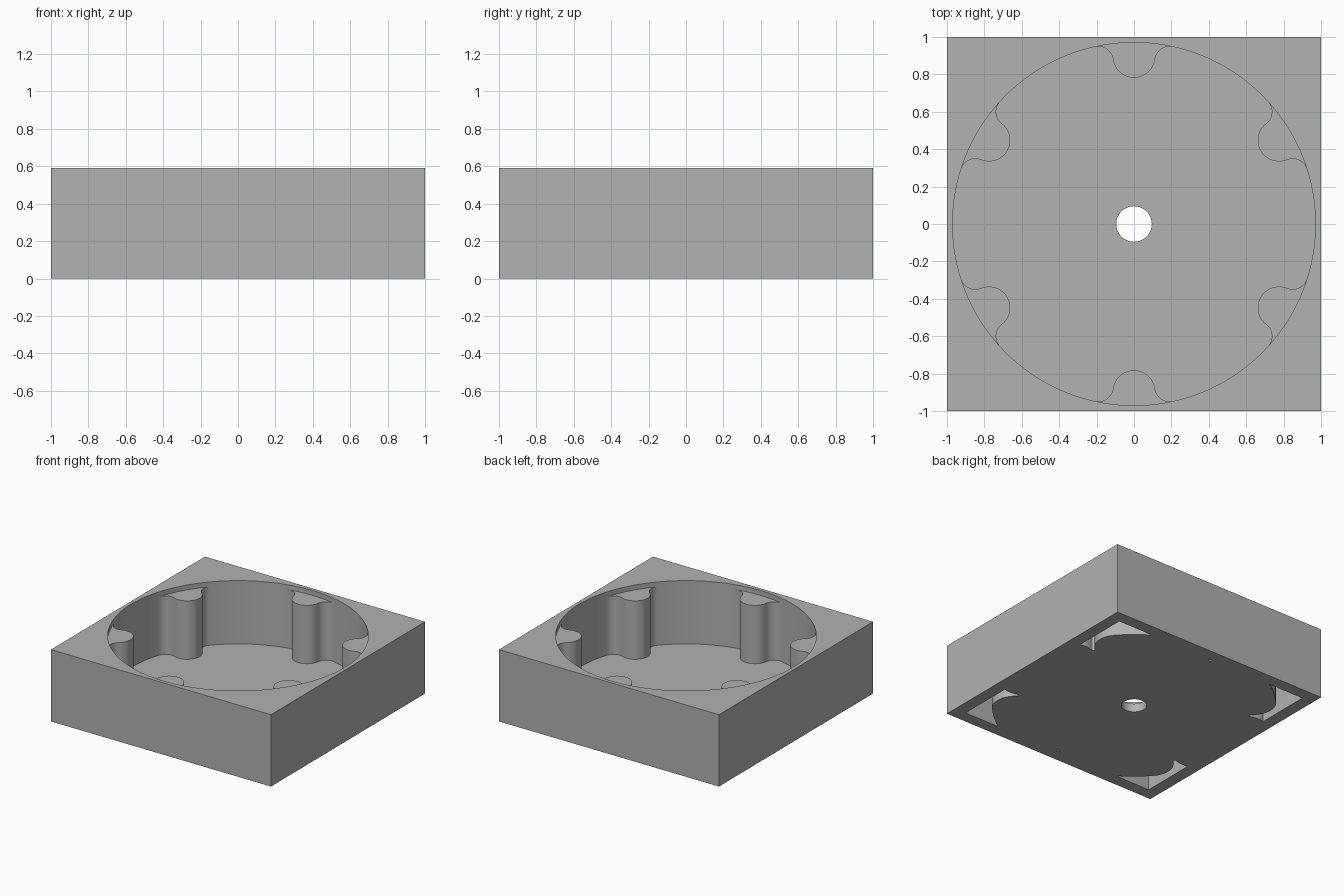
import bpy, bmesh, math
from math import cos, sin, pi

cube = bpy.data.objects.get("Cube")
if cube:
    bpy.data.objects.remove(cube, do_unlink=True)

HEIGHT, FLOOR, LOBE_TOP, POCKET_TOP = 0.59, 0.07, 0.55, 0.5
BORE_R, HOLE_R, WALL = 0.97, 0.095, 0.1
LOBE_C, LOBE_R, FILLET = 0.895, 0.113, 0.08
POCKET_HALF = 0.9

# One grey for the whole block
grey = bpy.data.materials.new("plain grey")
grey.use_nodes = True
grey.diffuse_color = (0.445, 0.445, 0.445, 1)
grey.node_tree.nodes["Principled BSDF"].inputs["Base Color"].default_value = grey.diffuse_color

# Where the fillet meets the bore and the lobe
D = BORE_R - FILLET
PHI = math.acos((D * D + LOBE_C ** 2 - (FILLET + LOBE_R) ** 2) / (2 * D * LOBE_C))
FX, FY = D * cos(PHI), D * sin(PHI)
ALPHA = math.atan2(FY, FX - LOBE_C)


def arc(cx, cy, r, a, b, n):
    return [(cx + r * cos(a + (b - a) * i / n), cy + r * sin(a + (b - a) * i / n))
            for i in range(n + 1)]


def turn(points, a):
    return [(x * cos(a) - y * sin(a), x * sin(a) + y * cos(a)) for x, y in points]


def lobe_curve(offset=0.0):
    """Fillet, round nose, fillet, pointing inward along +x."""
    f, r = FILLET + offset, LOBE_R - offset
    return (arc(FX, -FY, f, -PHI, pi - ALPHA, 12)[:-1]
            + arc(LOBE_C, 0, r, 2 * pi - ALPHA, ALPHA, 24)
            + arc(FX, FY, f, ALPHA - pi, PHI, 12)[1:])


def prism(name, points, z0, z1):
    bm = bmesh.new()
    face = bm.faces.new([bm.verts.new((x, y, z0)) for x, y in points])
    top = bmesh.ops.extrude_face_region(bm, geom=[face])["geom"]
    bmesh.ops.translate(bm, vec=(0, 0, z1 - z0),
                        verts=[v for v in top if isinstance(v, bmesh.types.BMVert)])
    bmesh.ops.recalc_face_normals(bm, faces=bm.faces)
    mesh = bpy.data.meshes.new(name)
    bm.to_mesh(mesh)
    bm.free()
    mesh.materials.append(grey)
    ob = bpy.data.objects.new(name, mesh)
    bpy.context.collection.objects.link(ob)
    return ob


def combine(target, tool, operation):
    mod = target.modifiers.new("combine", "BOOLEAN")
    mod.operation, mod.solver, mod.object = operation, "EXACT", tool
    bpy.context.view_layer.objects.active = target
    bpy.ops.object.modifier_apply(modifier=mod.name)
    bpy.data.objects.remove(tool, do_unlink=True)


def square(h):
    return [(-h, -h), (h, -h), (h, h), (-h, h)]


def circle(r, n):
    return arc(0, 0, r, 0, 2 * pi, n)[:-1]


# Block with a round bore from above
block = prism("block", square(1), 0, HEIGHT)
combine(block, prism("bore_cutter", circle(BORE_R, 180), FLOOR, HEIGHT + 0.1), "DIFFERENCE")

# Six lobes rooted in the wall and floor
angles = [pi / 6 + k * pi / 3 for k in range(6)]
root = arc(0, 0, BORE_R + 0.015, PHI, -PHI, 12)
for a in angles:
    combine(block, prism("lobe", turn(lobe_curve() + root, a), FLOOR / 2, LOBE_TOP), "UNION")

# Hollow corners underneath, keeping an even wall around the bore
shell = []
for a in angles:
    gap = arc(0, 0, BORE_R + WALL, PHI, pi / 3 - PHI, 20)[1:-1]
    shell += turn(lobe_curve(WALL) + gap, a)
pocket = prism("pocket_cutter", square(POCKET_HALF), -0.1, POCKET_TOP)
combine(pocket, prism("shell_core", shell, -0.2, HEIGHT), "DIFFERENCE")
combine(block, pocket, "DIFFERENCE")

# Centre hole through the floor
combine(block, prism("hole_cutter", circle(HOLE_R, 64), -0.1, FLOOR + 0.1), "DIFFERENCE")

# Smooth walls with crisp rims
bpy.ops.object.select_all(action="DESELECT")
block.select_set(True)
bpy.context.view_layer.objects.active = block
bpy.ops.object.shade_smooth_by_angle(angle=math.radians(30))
